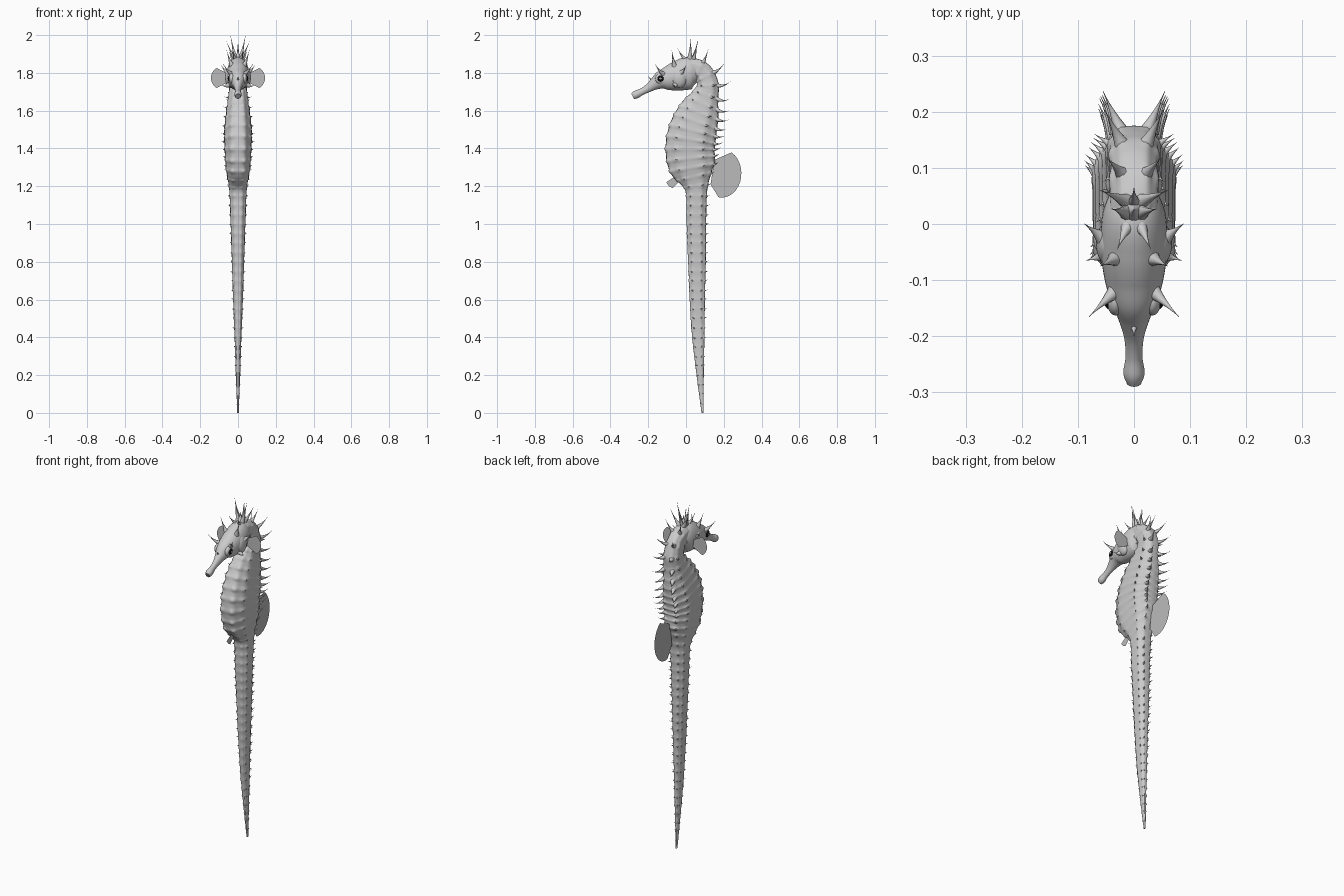
import bpy, bmesh, math
from mathutils import Vector

cube = bpy.data.objects.get("Cube")
if cube:
    bpy.data.objects.remove(cube, do_unlink=True)


def material(name, value):
    m = bpy.data.materials.new(name)
    m.use_nodes = True
    color = (value, value, value, 1)
    m.diffuse_color = color
    m.node_tree.nodes["Principled BSDF"].inputs["Base Color"].default_value = color
    return m


SKIN = material("pale grey skin", 0.6)
FIN = material("fin grey", 0.5)
BLACK = material("eye black", 0.005)
GLINT = material("pupil grey", 0.3)


def finish(name, bm, mats, angle=50):
    bmesh.ops.recalc_face_normals(bm, faces=bm.faces)
    mesh = bpy.data.meshes.new(name)
    bm.to_mesh(mesh)
    bm.free()
    for m in mats:
        mesh.materials.append(m)
    ob = bpy.data.objects.new(name, mesh)
    bpy.context.collection.objects.link(ob)
    bpy.context.view_layer.objects.active = ob
    for o in bpy.context.selected_objects:
        o.select_set(False)
    ob.select_set(True)
    bpy.ops.object.shade_smooth_by_angle(angle=math.radians(angle))
    return ob


def sample(stations, t):
    """Smooth curve through the stations, t from 0 to 1."""
    n = len(stations) - 1
    i = min(int(t * n), n - 1)
    u = t * n - i
    p = [stations[max(0, min(n, i + k))] for k in (-1, 0, 1, 2)]
    return [b + u / 2 * (c - a + u * (2 * a - 5 * b + 4 * c - d + u * (3 * (b - c) + d - a)))
            for a, b, c, d in zip(*p)]


def frame(stations, t):
    """Centre, tangent and outward direction of the section at t."""
    a, b = sample(stations, max(t - .02, 0)), sample(stations, min(t + .02, 1))
    s = sample(stations, t)
    tan = Vector((0, b[0] - a[0], b[1] - a[1])).normalized()
    return s, Vector((0, s[0], s[1])), tan, Vector((0, tan.z, -tan.y))


def bridge(bm, rings):
    for r0, r1 in zip(rings, rings[1:]):
        n = len(r0)
        for i in range(n):
            bm.faces.new((r0[i], r0[(i + 1) % n], r1[(i + 1) % n], r1[i]))
    return [bm.faces.new(rings[0]), bm.faces.new(rings[-1])]


def spike(bm, base, tip, radius, bend=Vector((0, 0, 0)), sides=8, steps=6):
    """Thorn that flares at its root and curves toward its tip."""
    axis = (tip - base).normalized()
    u = axis.orthogonal().normalized()
    v = axis.cross(u)
    rings = []
    for k in range(steps + 1):
        f = k / steps
        r = radius * ((1 - f) ** 1.7 + .03)
        c = base.lerp(tip, f) - bend * f * (1 - f)
        rings.append([bm.verts.new(c + r * (u * math.cos(w) + v * math.sin(w)))
                      for w in (math.tau * i / sides for i in range(sides))])
    bridge(bm, rings)


# Trunk stations: y, z, half depth, half width, spine length
TRUNK = [
    (.088, 0, .006, .004, .002), (.075, .2, .02, .012, .007), (.065, .4, .034, .019, .01),
    (.06, .6, .042, .027, .014), (.058, .8, .049, .034, .016), (.055, 1, .054, .041, .018),
    (.055, 1.17, .06, .048, .018), (.045, 1.24, .092, .057, .022), (.032, 1.3, .127, .068, .03),
    (.022, 1.4, .137, .075, .04), (.038, 1.5, .133, .075, .055), (.072, 1.6, .112, .063, .065),
    (.103, 1.68, .075, .052, .07), (.115, 1.74, .06, .048, .07), (.09, 1.8, .055, .045, .065),
    (.04, 1.825, .055, .045, .05), (0, 1.815, .045, .04, .04)]
RIDGES = (28, 66, 118, 155)


def section_point(t, deg, wave):
    s, c, tan, nrm = frame(TRUNK, t)
    ang = math.radians(deg)
    co, si = math.cos(ang), math.sin(ang)
    fold = abs((deg + 180) % 360 - 180)
    ridge = max(math.exp(-((fold - r) / 10) ** 2) for r in RIDGES)
    scale = .95 + ridge * (.04 + .06 * wave) + .02 * wave
    px = math.copysign(abs(si) ** .85, si) * s[3] * scale
    pn = math.copysign(abs(co) ** .85, co) * s[2] * scale
    return c + nrm * pn + Vector((px, 0, 0)), s, tan, nrm


# Arc length table, so that the bony rings are evenly spaced
N = 420
lengths, total, last = [], 0, None
for i in range(N + 1):
    y, z = sample(TRUNK, i / N)[:2]
    if last:
        total += math.hypot(y - last[0], z - last[1])
    lengths.append(total)
    last = (y, z)
SPACING = .05

# Trunk, neck and tail in one ridged skin
bm = bmesh.new()
rings = []
for i in range(N + 1):
    wave = (.5 + .5 * math.cos(math.tau * lengths[i] / SPACING)) ** 2
    rings.append([bm.verts.new(section_point(i / N, d, wave)[0]) for d in range(0, 360, 8)])
bridge(bm, rings)
finish("body_and_tail", bm, [SKIN])

# Spines on the ridges of every ring
bm = bmesh.new()
for k in range(1, int(total / SPACING)):
    t = min(range(N + 1), key=lambda i: abs(lengths[i] - k * SPACING)) / N
    for deg, factor in ((28, 1), (66, .4), (118, .16)):
        for side in (1, -1):
            p, s, tan, nrm = section_point(t, deg * side, .6)
            if t > .85 and deg > 30:
                continue
            out = (p - Vector((0, s[0], s[1]))).normalized()
            if deg < 30:
                out = (nrm + Vector((.45 * side, 0, 0))).normalized()
            size = max(s[4] * factor, min(.011, s[4]))
            up = Vector((0, 0, 1)) * size
            spike(bm, p - out * .006, p + out * size + up * .3, .006 + .1 * size, up * .5)
finish("ridge_spines", bm, [SKIN])

# Head and snout: y, z, half height, half width
HEAD = [(.06, 1.80, .05, .04), (.02, 1.80, .085, .056), (-.04, 1.785, .08, .06),
        (-.09, 1.772, .066, .054), (-.13, 1.762, .05, .044), (-.165, 1.742, .033, .029),
        (-.2, 1.719, .022, .018), (-.235, 1.7, .018, .015), (-.265, 1.685, .021, .019),
        (-.283, 1.676, .016, .013)]
bm = bmesh.new()
rings = []
for i in range(61):
    s, c, tan, nrm = frame(HEAD, i / 60)
    rings.append([bm.verts.new(c + nrm * s[2] * math.cos(w) + Vector((s[3] * math.sin(w), 0, 0)))
                  for w in (math.tau * j / 32 for j in range(32))])
bridge(bm, rings)[1].material_index = 1
finish("head_and_snout", bm, [SKIN, GLINT])

# Gill covers, eye sockets and eyes on both sides
for side, label in ((1, "left"), (-1, "right")):
    for name, loc, size, mat in (
            ("gill_cover", (.04, -.035, 1.775), (.028, .042, .055), SKIN),
            ("eye_socket", (.033, -.135, 1.77), (.016, .028, .028), SKIN),
            ("eye", (.036, -.135, 1.77), (.0185, .02, .02), BLACK)):
        bm = bmesh.new()
        bmesh.ops.create_uvsphere(bm, u_segments=32, v_segments=20, radius=1)
        for f in bm.faces:
            if name == "eye" and f.calc_center_median().x * side > .94:
                f.material_index = 1
        for v in bm.verts:
            v.co = Vector([a * b for a, b in zip(v.co, size)]) + Vector((loc[0] * side, loc[1], loc[2]))
        finish(f"{label}_{name}", bm, [mat, GLINT])

# Crown and head thorns: base, tip, root radius
THORNS = [
    ((.034, -.12, 1.795), (.08, -.165, 1.85), .014), ((.03, -.06, 1.835), (.06, -.075, 1.92), .016),
    ((.05, -.055, 1.74), (.085, -.065, 1.735), .016), ((.048, -.03, 1.80), (.088, 0, 1.84), .02),
    ((.012, .02, 1.875), (.04, .027, 2.0), .014), ((.01, 0, 1.87), (.03, -.045, 1.93), .014),
    ((.012, .04, 1.87), (.06, .06, 1.965), .014)]
bm = bmesh.new()
for base, tip, r in THORNS:
    for side in (1, -1):
        b, e = (Vector((p[0] * side, p[1], p[2])) for p in (base, tip))
        spike(bm, b, e, r, Vector((0, 0, .03)), 10)
spike(bm, Vector((0, .02, 1.85)), Vector((0, .025, 1.93)), .036, sides=12)
spike(bm, Vector((0, .04, 1.88)), Vector((0, .065, 1.975)), .01)
spike(bm, Vector((0, -.175, 1.755)), Vector((0, -.2, 1.78)), .012)
finish("crown_and_head_thorns", bm, [SKIN])


def fin(name, points):
    bm = bmesh.new()
    bm.faces.new([bm.verts.new(p) for p in points])
    finish(name, bm, [FIN])


def arc(cx, cz, rx, rz, a0, a1, n=14):
    for i in range(n + 1):
        a = math.radians(a0 + (a1 - a0) * i / n)
        yield cx + rx * math.cos(a), cz + rz * math.sin(a)


# Thin fins on the back, belly and behind the cheeks
fin("dorsal_fin", [(0, .13, 1.21), (0, .15, 1.34)]
    + [(0, y, z) for y, z in arc(.19, 1.268, .103, .128, 60, -100)])
fin("anal_fin", [(0, -.045, 1.26), (0, -.105, 1.22), (0, -.09, 1.2), (0, -.072, 1.19), (0, -.02, 1.24)])
for side, label in ((1, "left"), (-1, "right")):
    fin(f"{label}_pectoral_fin", [(.045 * side, .01, 1.755), (.045 * side, .01, 1.79)]
        + [(x * side, .01, z) for x, z in arc(.085, 1.773, .058, .06, 62, -62)])
